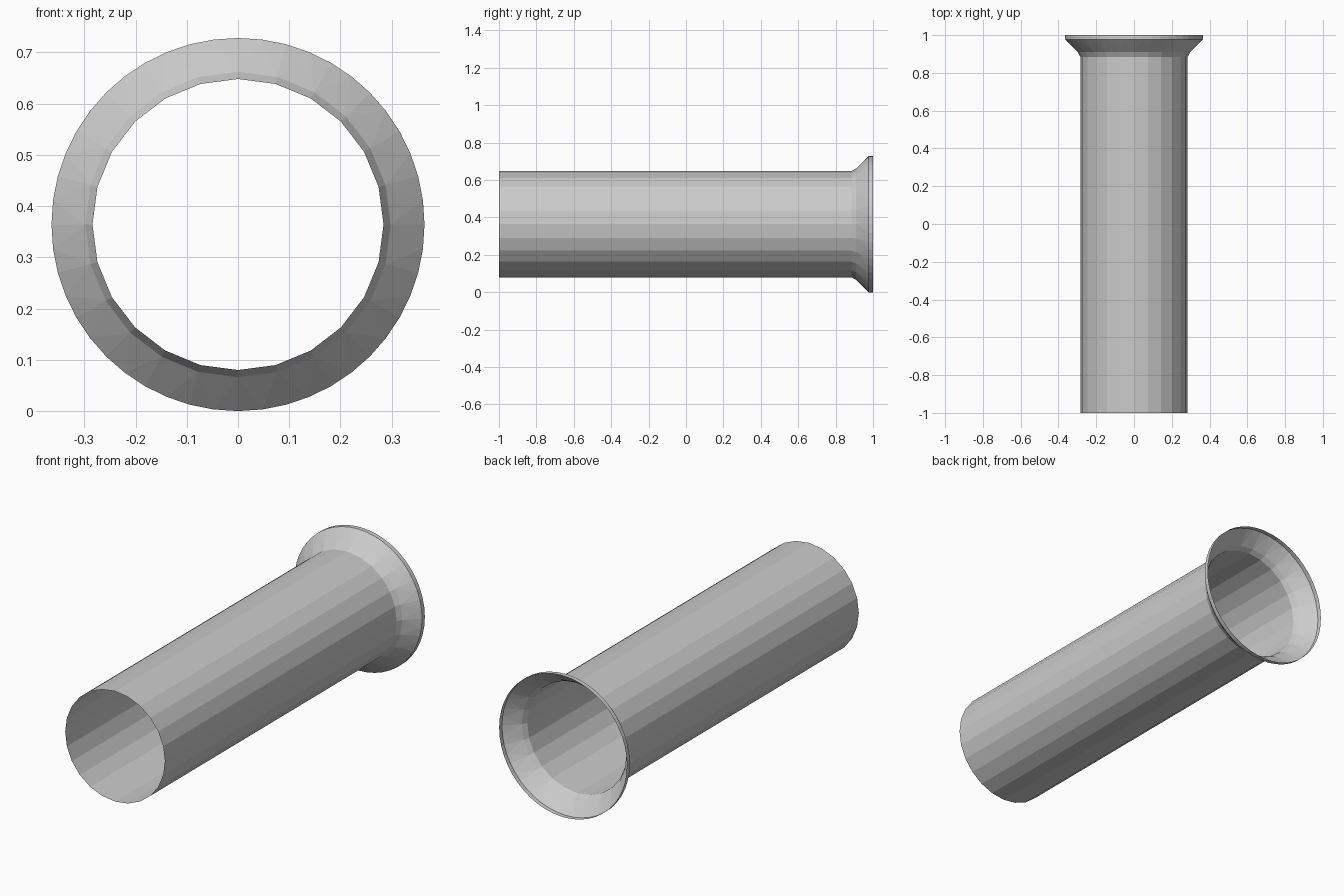
import bpy, bmesh
from math import sin, cos, pi

if "Cube" in bpy.data.objects:
    bpy.data.objects.remove(bpy.data.objects["Cube"])

R = 0.364                      # rim radius, also the axis height
TUBE_SIDES, RIM_SIDES = 24, 48


def ring(bm, y, r, n):
    return [bm.verts.new((r * cos(2 * pi * i / n), y, R + r * sin(2 * pi * i / n)))
            for i in range(n)]


def bridge(bm, a, b):
    """Join two rings; b has the same number or twice as many points."""
    n, m = len(a), len(b)
    for i in range(n):
        j = (i + 1) % n
        if m == n:
            bm.faces.new((a[i], a[j], b[j], b[i]))
        else:
            p, q, s = b[2 * i], b[2 * i + 1], b[(2 * i + 2) % m]
            bm.faces.new((a[i], q, p))
            bm.faces.new((a[i], a[j], q))
            bm.faces.new((a[j], s, q))


bm = bmesh.new()
# Open thin tube, flaring through a bell into a short cylindrical rim
profile = [(-1.0, 0.284, TUBE_SIDES), (0.885, 0.284, TUBE_SIDES),
           (0.91, 0.298, TUBE_SIDES), (0.977, R, RIM_SIDES), (1.0, R, RIM_SIDES)]
rings = [ring(bm, *p) for p in profile]
for a, b in zip(rings, rings[1:]):
    bridge(bm, a, b)
bmesh.ops.recalc_face_normals(bm, faces=bm.faces)
# Make normals point away from the axis
f = next(iter(bm.faces))
c = f.calc_center_median()
if f.normal.x * c.x + f.normal.z * (c.z - R) < 0:
    bmesh.ops.reverse_faces(bm, faces=bm.faces)

mesh = bpy.data.meshes.new("flared_tube")
bm.to_mesh(mesh)
bm.free()
obj = bpy.data.objects.new("flared_tube", mesh)
bpy.context.collection.objects.link(obj)
